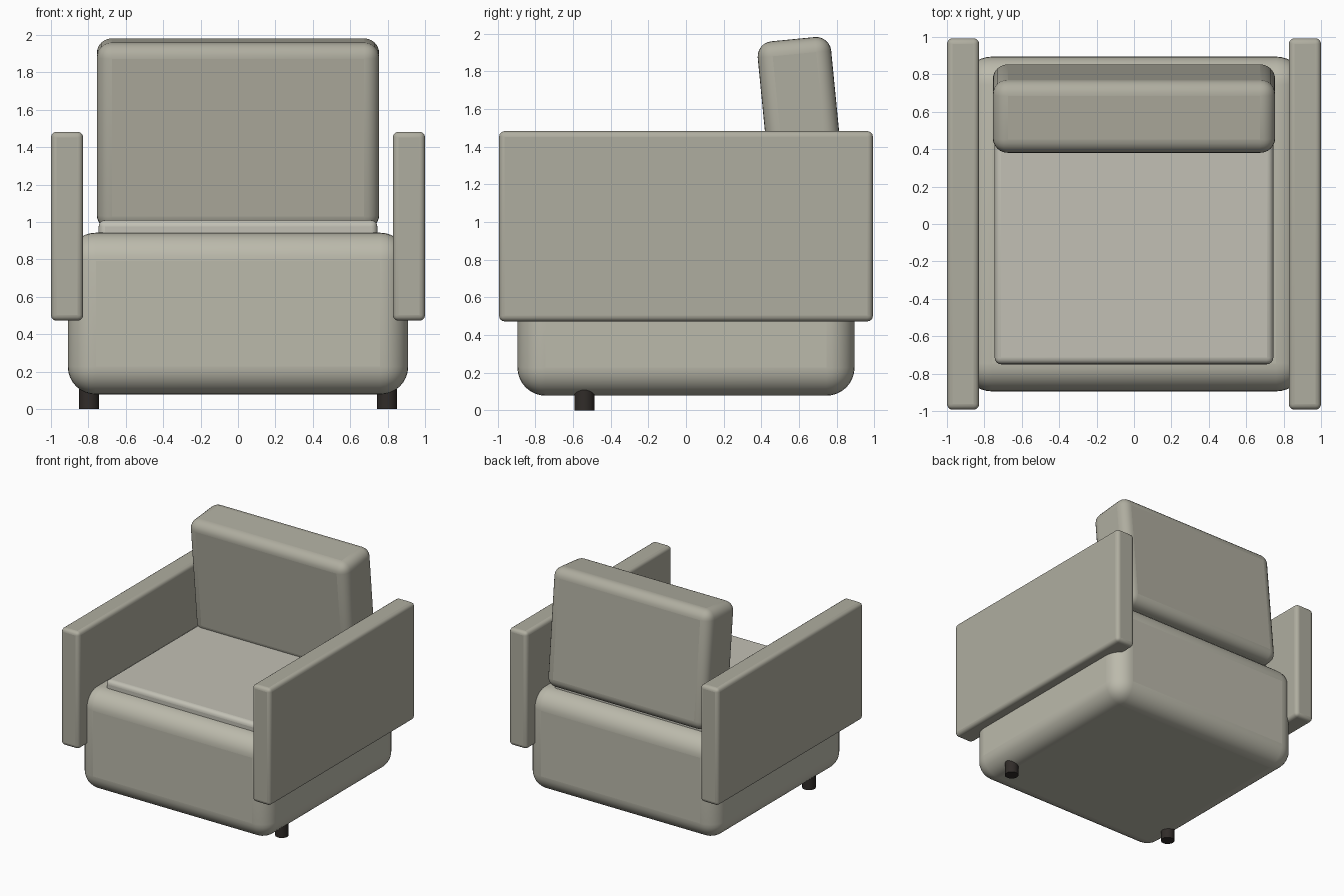
import bpy
import math

if "Cube" in bpy.data.objects:
    bpy.data.objects.remove(bpy.data.objects["Cube"])


def material(name, rgb):
    m = bpy.data.materials.new(name)
    m.diffuse_color = (*rgb, 1)
    m.use_nodes = True
    m.node_tree.nodes["Principled BSDF"].inputs["Base Color"].default_value = m.diffuse_color
    return m


base_fabric = material("base_fabric", (0.50, 0.49, 0.41))
panel_fabric = material("panel_fabric", (0.43, 0.42, 0.35))
seat_fabric = material("seat_fabric", (0.54, 0.53, 0.46))
dark_wood = material("dark_wood", (0.03, 0.025, 0.022))


def soft_box(name, center, size, radius, segments, mat, tilt=0.0):
    """Box with rounded edges, optionally tilted about x (degrees)."""
    bpy.ops.mesh.primitive_cube_add(size=1, location=center)
    ob = bpy.context.object
    ob.name = name
    ob.scale = size
    bpy.ops.object.transform_apply(location=False, rotation=False, scale=True)
    ob.rotation_euler.x = math.radians(tilt)
    bevel = ob.modifiers.new("rounding", 'BEVEL')
    bevel.width = radius
    bevel.segments = segments
    ob.data.materials.append(mat)
    bpy.ops.object.shade_smooth_by_angle(angle=math.radians(35))
    return ob


# Upholstered body
soft_box("base", (0, 0, 0.51), (1.82, 1.79, 0.865), 0.15, 8, base_fabric)

# Seat pad, mostly sunk into the body
soft_box("seat_cushion", (0, 0, 0.91), (1.49, 1.50, 0.20), 0.035, 4, seat_fabric)

# Back cushion, leaning slightly forward at the top
soft_box("back_cushion", (0, 0.617, 1.47), (1.51, 0.392, 1.005), 0.08, 6,
         panel_fabric, tilt=5.6)

# Arms and the front pair of feet
for side, s in (("left", -1), ("right", 1)):
    soft_box(f"{side}_arm", (s * 0.914, 0, 0.977), (0.172, 1.985, 1.01), 0.03, 4,
             panel_fabric)
    bpy.ops.mesh.primitive_cylinder_add(vertices=32, radius=0.053, depth=0.2,
                                        location=(s * 0.797, -0.54, 0.1))
    foot = bpy.context.object
    foot.name = f"{side}_foot"
    foot.data.materials.append(dark_wood)
    bpy.ops.object.shade_smooth_by_angle(angle=math.radians(35))
